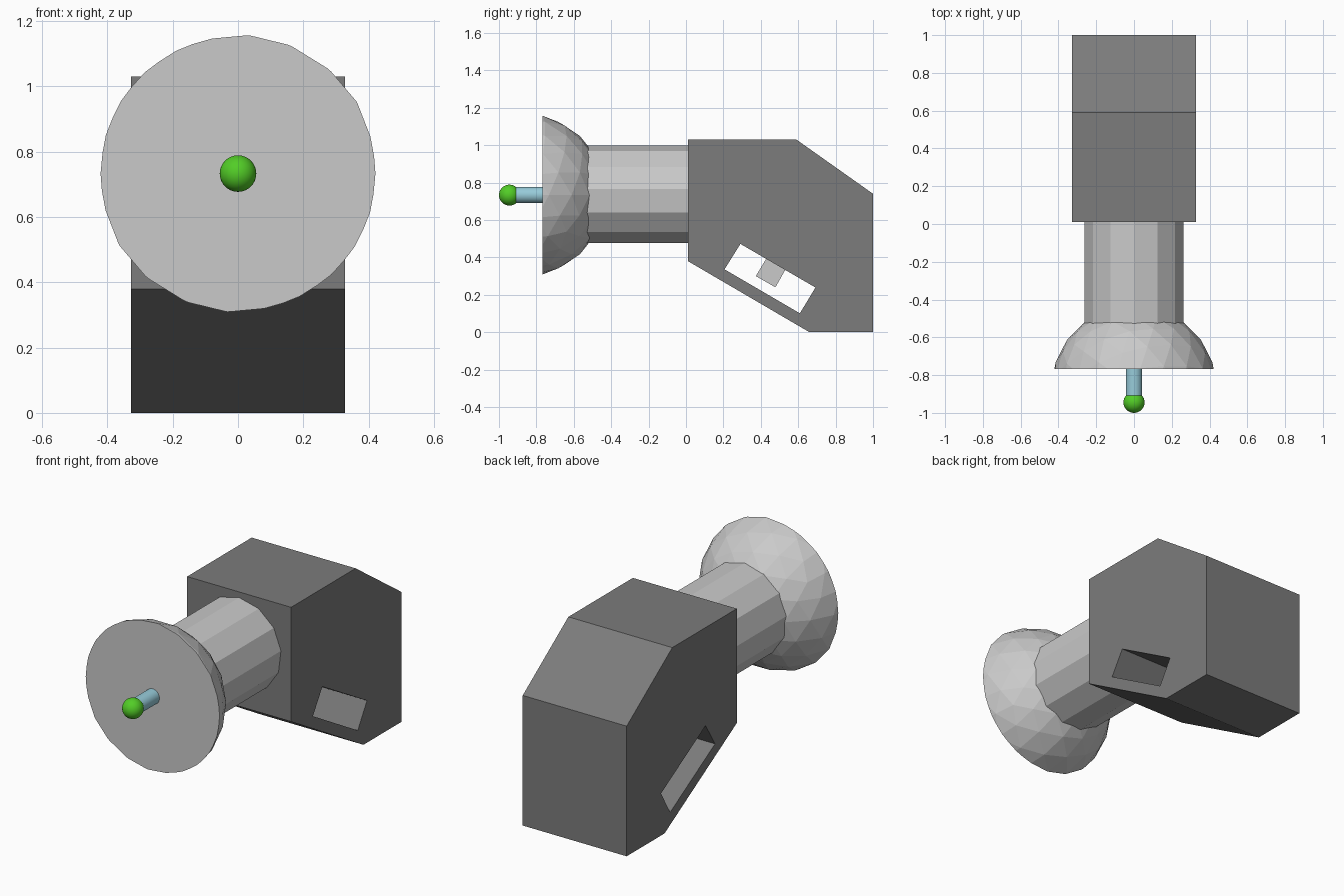
import bpy, bmesh, math
from mathutils import Vector, Matrix

if "Cube" in bpy.data.objects:
    bpy.data.objects.remove(bpy.data.objects["Cube"])

AXIS_Z = 0.733


def material(name, rgb):
    m = bpy.data.materials.new(name)
    m.diffuse_color = (*rgb, 1)
    m.use_nodes = True
    m.node_tree.nodes["Principled BSDF"].inputs["Base Color"].default_value = m.diffuse_color
    return m


DARK = material("dark grey", (0.2, 0.2, 0.2))
LIGHT = material("light grey", (0.59, 0.59, 0.59))
BLUE = material("pale blue", (0.31, 0.6, 0.7))
GREEN = material("green", (0.085, 0.61, 0.02))


def finish(name, bm, mat, smooth=False):
    bmesh.ops.recalc_face_normals(bm, faces=bm.faces[:])
    me = bpy.data.meshes.new(name)
    bm.to_mesh(me)
    bm.free()
    me.materials.append(mat)
    ob = bpy.data.objects.new(name, me)
    bpy.context.collection.objects.link(ob)
    bpy.ops.object.select_all(action='DESELECT')
    ob.select_set(True)
    bpy.context.view_layer.objects.active = ob
    if smooth:
        bpy.ops.object.shade_smooth_by_angle(angle=math.radians(40))
    return ob


def prism(name, start, offset, mat, smooth=False):
    """Closed solid: a flat outline pushed along an offset."""
    bm = bmesh.new()
    off = Vector(offset)
    a = [bm.verts.new(p) for p in start]
    b = [bm.verts.new(Vector(p) + off) for p in start]
    bm.faces.new(a)
    bm.faces.new(b[::-1])
    n = len(a)
    for i in range(n):
        j = (i + 1) % n
        bm.faces.new((a[i], a[j], b[j], b[i]))
    return finish(name, bm, mat, smooth)


def side_block(name, yz, half, mat):
    return prism(name, [(-half, y, z) for y, z in yz], (2 * half, 0, 0), mat)


def tube(name, r, sides, y0, y1, mat, smooth=False):
    ring = [(r * math.sin(2 * math.pi * i / sides), y0,
             AXIS_Z + r * math.cos(2 * math.pi * i / sides)) for i in range(sides)]
    return prism(name, ring, (0, y1 - y0, 0), mat, smooth)


# Body with a slanted slot cut right through
body = side_block("body", [(0.01, 1.03), (0.59, 1.03), (1.0, 0.74),
                           (1.0, 0), (0.66, 0), (0.01, 0.38)], 0.327, DARK)
cutter = side_block("slot_cutter", [(0.291, 0.472), (0.692, 0.239),
                                    (0.609, 0.101), (0.206, 0.336)], 0.5, DARK)
mod = body.modifiers.new("slot", 'BOOLEAN')
mod.operation = 'DIFFERENCE'
mod.solver = 'EXACT'
mod.object = cutter
bpy.context.view_layer.objects.active = body
bpy.ops.object.modifier_apply(modifier="slot")
bpy.data.objects.remove(cutter)

# Trigger hanging from the slot's ceiling
side_block("trigger", [(0.433, 0.40), (0.533, 0.337),
                       (0.478, 0.24), (0.373, 0.30)], 0.06, LIGHT)

# Thirteen-sided barrel
tube("barrel", 0.265, 13, 0.02, -0.563, LIGHT)

# Faceted hollow bowl cut from a low-poly ball, joined by a flat rim
bm = bmesh.new()
RIM_Y = -0.767
place = Matrix.Translation((0, -0.868, AXIS_Z))
rims = []
for radius in (0.437, 0.405):
    part = bmesh.new()
    bmesh.ops.create_icosphere(part, subdivisions=3, radius=radius, matrix=place)
    bmesh.ops.bisect_plane(part, geom=part.verts[:] + part.edges[:] + part.faces[:],
                           plane_co=(0, RIM_Y, 0), plane_no=(0, -1, 0), clear_outer=True)
    tmp = bpy.data.meshes.new("tmp")
    part.to_mesh(tmp)
    part.free()
    bm.from_mesh(tmp)
    bpy.data.meshes.remove(tmp)
rim_edges = [e for e in bm.edges if e.is_boundary]
bmesh.ops.bridge_loops(bm, edges=rim_edges)
finish("bowl", bm, LIGHT)

# Antenna rod and round tip
tube("rod", 0.043, 32, -0.55, -0.93, BLUE, True)
bm = bmesh.new()
bmesh.ops.create_uvsphere(bm, u_segments=32, v_segments=16, radius=0.056,
                          matrix=Matrix.Translation((0, -0.944, AXIS_Z)))
finish("tip", bm, GREEN, True)
